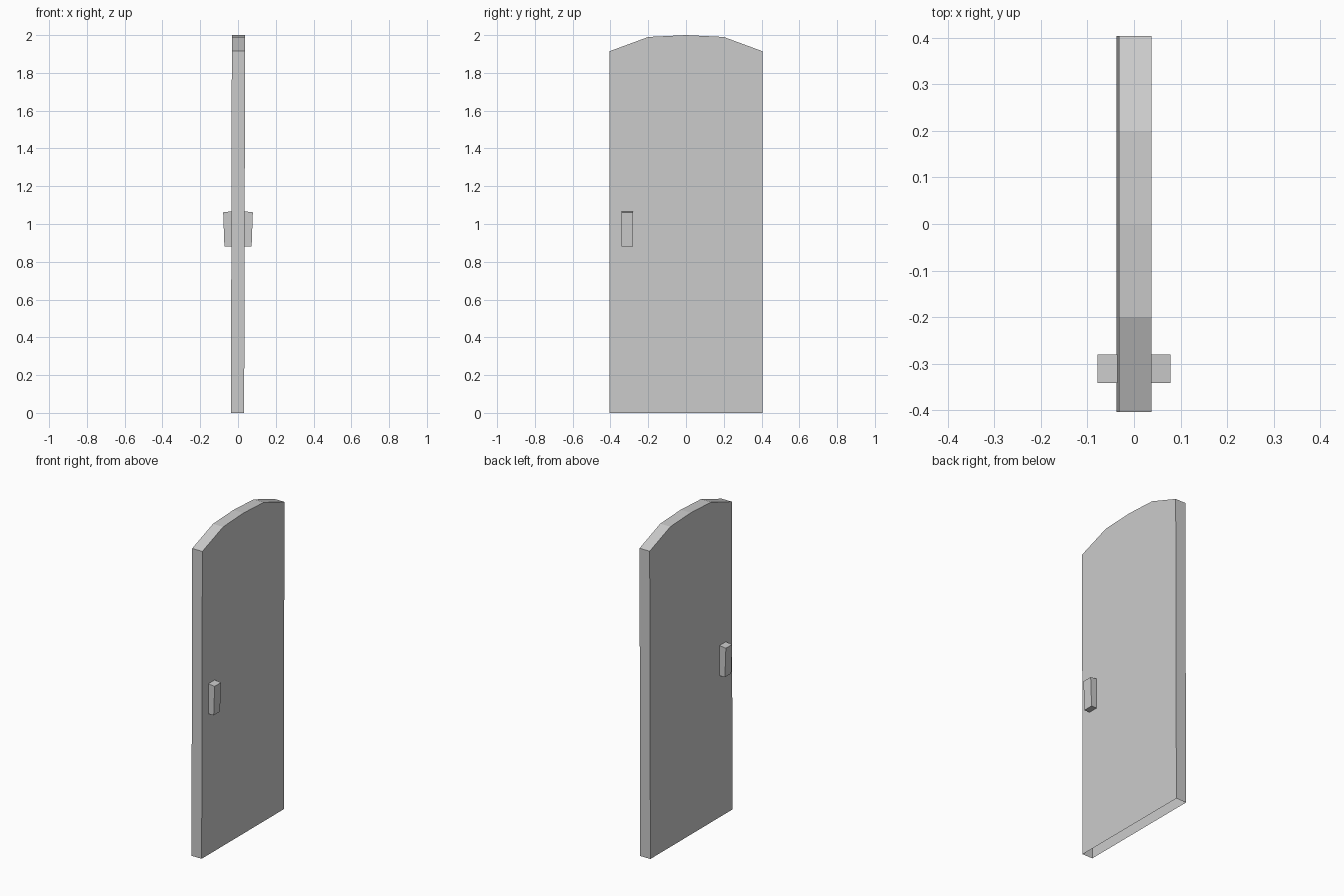
import bpy, bmesh

if "Cube" in bpy.data.objects:
    bpy.data.objects.remove(bpy.data.objects["Cube"])


def make_object(name, outline, extrude, open_sides):
    """Extrude an outline into a prism, leaving out the sides listed in open_sides."""
    bm = bmesh.new()
    a = [bm.verts.new(p) for p in outline]
    b = [bm.verts.new([p[i] + extrude[i] for i in range(3)]) for p in outline]
    bm.faces.new(a)
    bm.faces.new(b)
    n = len(a)
    for i in range(n):
        if i not in open_sides:
            j = (i + 1) % n
            bm.faces.new((a[i], a[j], b[j], b[i]))
    bmesh.ops.recalc_face_normals(bm, faces=bm.faces)
    mesh = bpy.data.meshes.new(name)
    bm.to_mesh(mesh)
    bm.free()
    obj = bpy.data.objects.new(name, mesh)
    bpy.context.collection.objects.link(obj)
    return obj


# Door panel: arched top, open underside, leaning very slightly
HALF = 0.035


def lean(z):
    return 0.0025 * (z - 1)


profile = [(-0.404, 0), (0.404, 0), (0.404, 1.915), (0.2, 1.99),
           (0, 2.0), (-0.2, 1.99), (-0.404, 1.915)]
make_object("door_panel", [(lean(z) - HALF, y, z) for y, z in profile],
            (2 * HALF, 0, 0), {0})

# Handles: tapered blocks on both faces, open where they meet the panel
for side, name in ((-1, "handle_left"), (1, "handle_right")):
    section = [(HALF, 0.88), (0.072, 0.88), (0.0785, 1.062), (HALF, 1.067)]
    make_object(name, [(side * x, -0.342, z) for x, z in section],
                (0, 0.062, 0), {3})
